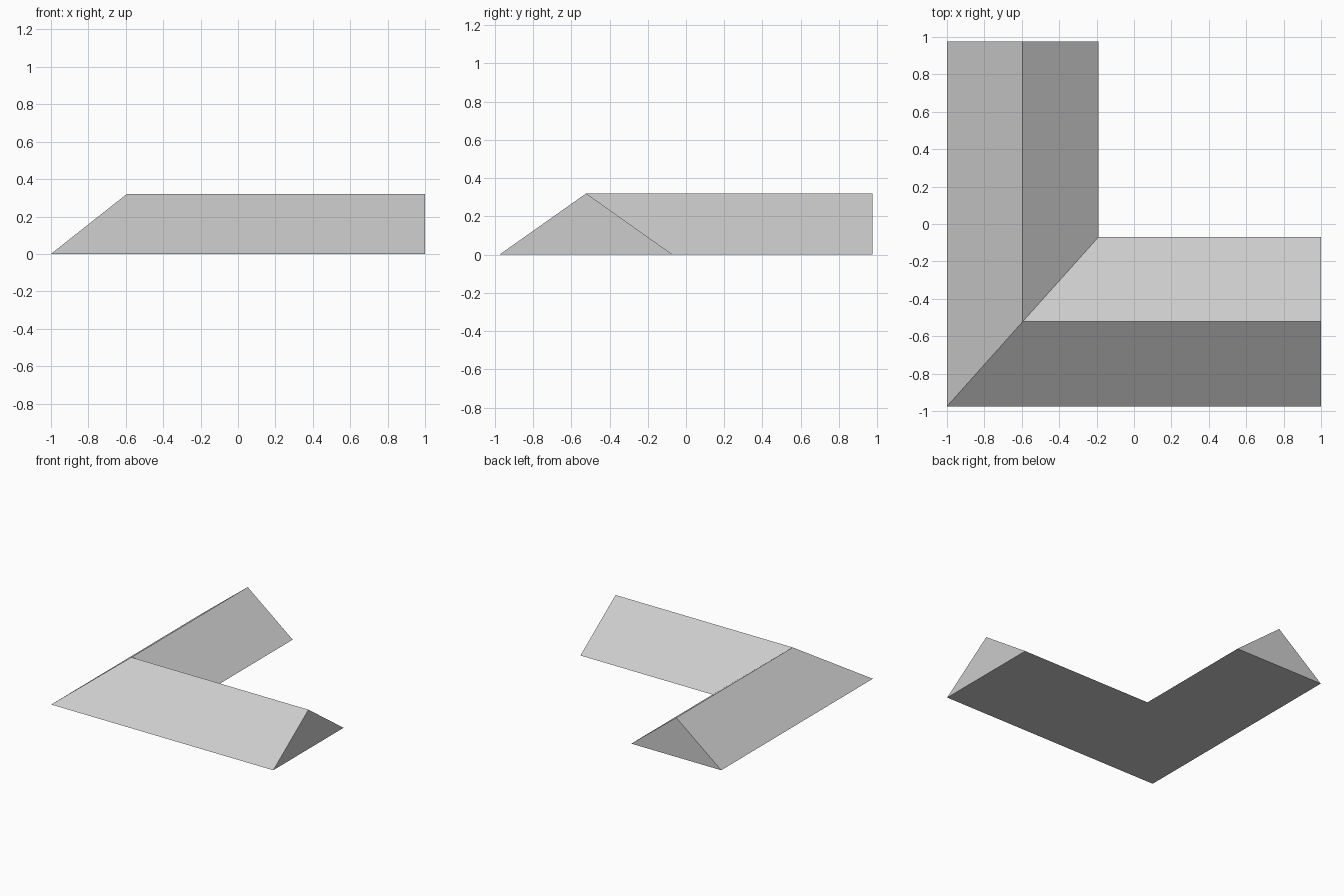
import bpy
import bmesh

cube = bpy.data.objects.get("Cube")
if cube:
    bpy.data.objects.remove(cube, do_unlink=True)

# Roof dimensions: outer eave, ridge and inner eave of each wing
SIDE_X = (-1.0, -0.595, -0.19)
FRONT_Y = (-0.975, -0.522, -0.07)
HEIGHTS = (0.0, 0.32, 0.0)
END_X, END_Y = 1.0, 0.975

grey = bpy.data.materials.new("light_grey")
grey.use_nodes = True
colour = (0.604, 0.604, 0.604, 1.0)
grey.diffuse_color = colour
grey.node_tree.nodes["Principled BSDF"].inputs["Base Color"].default_value = colour

# Triangular section at the front wing's gable, the mitre and the side wing's gable
bm = bmesh.new()
front_gable = [bm.verts.new((END_X, y, z)) for y, z in zip(FRONT_Y, HEIGHTS)]
mitre = [bm.verts.new(p) for p in zip(SIDE_X, FRONT_Y, HEIGHTS)]
side_gable = [bm.verts.new((x, END_Y, z)) for x, z in zip(SIDE_X, HEIGHTS)]

# Slopes and underside between neighbouring sections
for a, b in ((front_gable, mitre), (mitre, side_gable)):
    for i in range(3):
        j = (i + 1) % 3
        bm.faces.new((a[i], a[j], b[j], b[i]))

# Gable ends
bm.faces.new(front_gable)
bm.faces.new(side_gable)
bmesh.ops.recalc_face_normals(bm, faces=bm.faces)

mesh = bpy.data.meshes.new("l_shaped_gable_roof")
bm.to_mesh(mesh)
bm.free()
mesh.materials.append(grey)
roof = bpy.data.objects.new("l_shaped_gable_roof", mesh)
bpy.context.collection.objects.link(roof)
